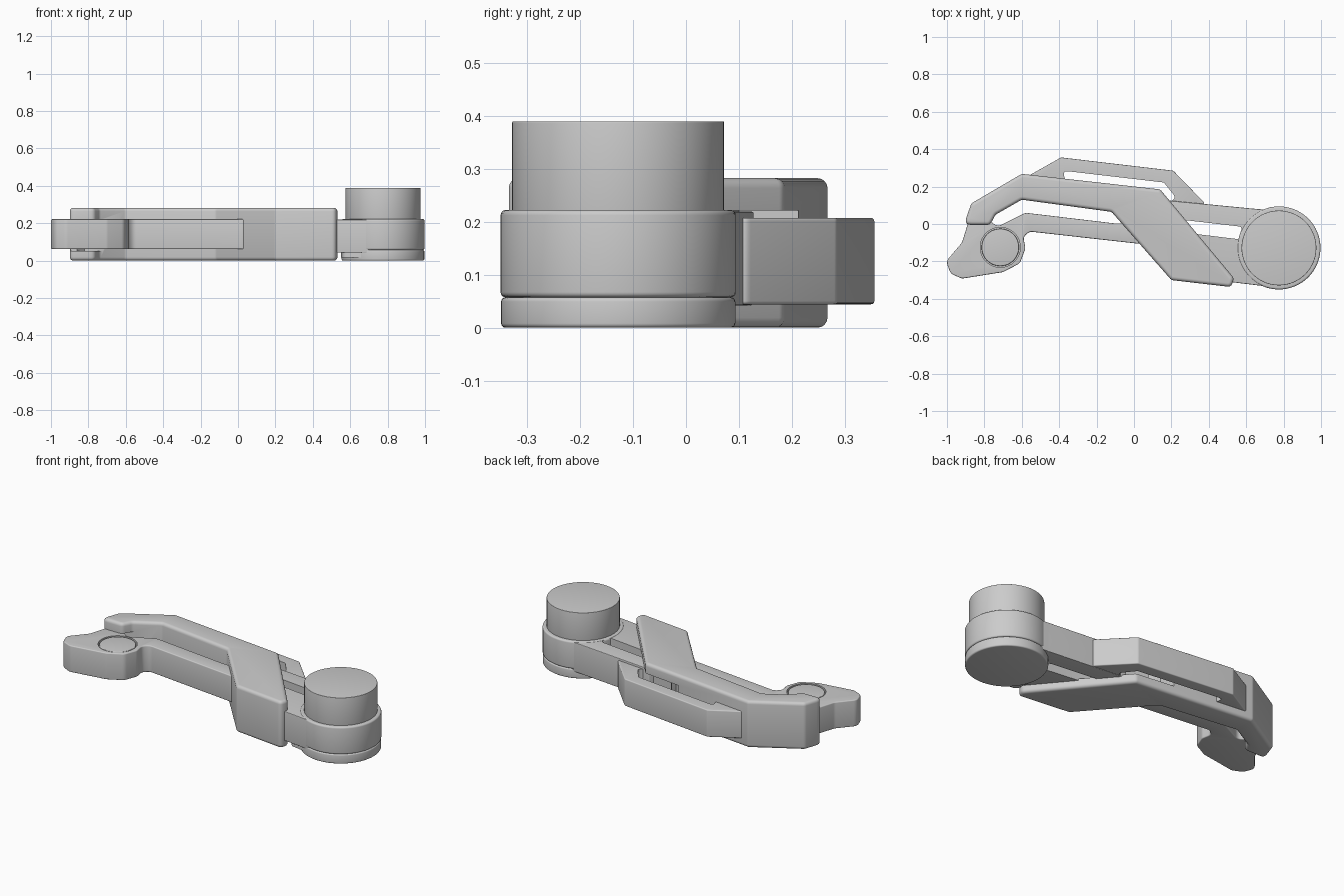
import bpy, bmesh, math
from mathutils import Vector

cube = bpy.data.objects.get("Cube")
if cube:
    bpy.data.objects.remove(cube, do_unlink=True)

gray = bpy.data.materials.new("neutral gray")
gray.use_nodes = True
gray.diffuse_color = (0.6, 0.6, 0.6, 1)
gray.node_tree.nodes["Principled BSDF"].inputs["Base Color"].default_value = (0.6, 0.6, 0.6, 1)


def fillet(points, radius, steps=5):
    """Round every corner of a closed outline."""
    pts = [Vector(p) for p in points]
    out = []
    for i, p in enumerate(pts):
        a, b = pts[i - 1] - p, pts[(i + 1) % len(pts)] - p
        half = a.angle(b) / 2
        d = min(radius / math.tan(half), a.length * 0.45, b.length * 0.45)
        start, end = p + a.normalized() * d, p + b.normalized() * d
        for k in range(steps + 1):
            t = k / steps
            out.append(start * (1 - t) ** 2 + p * 2 * t * (1 - t) + end * t ** 2)
    return out


def circle(x, y, r, n=64):
    return [Vector((x + r * math.cos(math.tau * k / n), y + r * math.sin(math.tau * k / n)))
            for k in range(n)]


def apply(ob, mod):
    bpy.ops.object.select_all(action='DESELECT')
    bpy.context.view_layer.objects.active = ob
    ob.select_set(True)
    bpy.ops.object.modifier_apply(modifier=mod.name)


def slab(name, outline, z0, z1, bevel=0.0):
    """Extrude an outline between two heights, with rounded rims."""
    bm = bmesh.new()
    face = bm.faces.new([bm.verts.new((p[0], p[1], z0)) for p in outline])
    top = bmesh.ops.extrude_face_region(bm, geom=[face])
    bmesh.ops.translate(bm, vec=(0, 0, z1 - z0),
                        verts=[v for v in top["geom"] if isinstance(v, bmesh.types.BMVert)])
    bmesh.ops.recalc_face_normals(bm, faces=bm.faces)
    mesh = bpy.data.meshes.new(name)
    bm.to_mesh(mesh)
    bm.free()
    mesh.materials.append(gray)
    ob = bpy.data.objects.new(name, mesh)
    bpy.context.collection.objects.link(ob)
    if bevel:
        mod = ob.modifiers.new("rim", 'BEVEL')
        mod.width, mod.segments = bevel, 4
        mod.limit_method, mod.angle_limit = 'ANGLE', math.radians(60)
        apply(ob, mod)
    return ob


def cut(ob, outline, z0, z1):
    """Subtract an extruded outline."""
    cutter = slab("cutter", outline, z0, z1)
    cutter.hide_render = True
    mod = ob.modifiers.new("cut", 'BOOLEAN')
    mod.operation, mod.solver, mod.object = 'DIFFERENCE', 'EXACT', cutter
    apply(ob, mod)
    bpy.data.objects.remove(cutter, do_unlink=True)


# Outer shell: angled bar with a slanted paddle, open inside for the arm
shell = slab("outer_shell", fillet([
    (-0.91, -0.005), (-0.87, 0.11), (-0.6, 0.268), (0.14, 0.185), (0.535, -0.29), (0.52, -0.337),
    (0.2, -0.3), (-0.12, 0.065), (-0.6, 0.13), (-0.74, 0.05), (-0.77, -0.005)], 0.03),
    0.003, 0.285, 0.026)
cut(shell, [(0.02, 0.05), (0.25, -0.22), (0.6, -0.26), (0.6, 0.3), (-0.1, 0.3), (-0.1, 0.1)],
    0.055, 0.224)
cut(shell, [(-1.0, -0.1), (-0.7, -0.1), (-0.7, 0.06), (-0.82, 0.06), (-0.86, 0.01), (-1.0, 0.0)],
    0.055, 0.224)

# Foot with the lower strut
foot = slab("foot_and_lower_strut", fillet([
    (-1.005, -0.2), (-0.98, -0.265), (-0.92, -0.292), (-0.7, -0.257), (-0.61, -0.21), (-0.58, -0.13),
    (-0.592, -0.07), (-0.56, -0.04), (0.02, -0.105), (0.1, -0.1), (0.0, 0.0), (-0.11, 0.004),
    (-0.58, 0.06), (-0.73, -0.015), (-0.8, 0.04), (-0.88, 0.03), (-0.92, -0.1)], 0.04),
    0.064, 0.224, 0.006)
cut(foot, circle(-0.715, -0.125, 0.107), 0.2, 0.3)
slab("pivot_pin", circle(-0.715, -0.125, 0.1), 0.1, 0.222, 0.004)

# Rear strut with its long slot
rear = slab("rear_strut", fillet([
    (-0.58, 0.2), (-0.56, 0.26), (-0.39, 0.356), (0.21, 0.285), (0.38, 0.11), (0.32, 0.03),
    (0.05, 0.06), (0.0, 0.14)], 0.02), 0.047, 0.21, 0.006)
cut(rear, fillet([(-0.38, 0.285), (0.16, 0.222), (0.225, 0.14), (0.16, 0.1), (-0.36, 0.2)], 0.02),
    0, 0.3)

# Right arm with its slot, leading to the round hub
arm = slab("hub_arm", fillet([
    (0.16, 0.128), (0.66, 0.08), (0.8, 0.07), (0.8, -0.34), (0.72, -0.335), (0.53, -0.312),
    (0.22, -0.28), (0.06, -0.05)], 0.01), 0.045, 0.222, 0.004)
cut(arm, fillet([(0.15, 0.035), (0.58, -0.015), (0.565, -0.082), (0.18, -0.035)], 0.02), 0, 0.3)

# Hub, base disc and knob
HUB = (0.775, -0.128)
slab("hub", circle(*HUB, 0.222), 0.06, 0.225, 0.01)
slab("hub_base", circle(*HUB, 0.221), 0.003, 0.06, 0.008)
slab("hub_lip", fillet([(0.55, -0.2), (0.7, 0.0), (0.75, -0.33), (0.56, -0.3)], 0.03), 0.02, 0.06)
slab("knob", circle(*HUB, 0.2), 0.22, 0.392, 0.002)

# Smooth shading with sharp edges kept; rest the model on the floor
for ob in list(bpy.context.collection.objects):
    if ob.type == 'MESH' and ob.data.materials and ob.data.materials[0] == gray:
        for v in ob.data.vertices:
            v.co.z -= 0.003
        bpy.ops.object.select_all(action='DESELECT')
        bpy.context.view_layer.objects.active = ob
        ob.select_set(True)
        bpy.ops.object.shade_smooth_by_angle(angle=math.radians(35))
